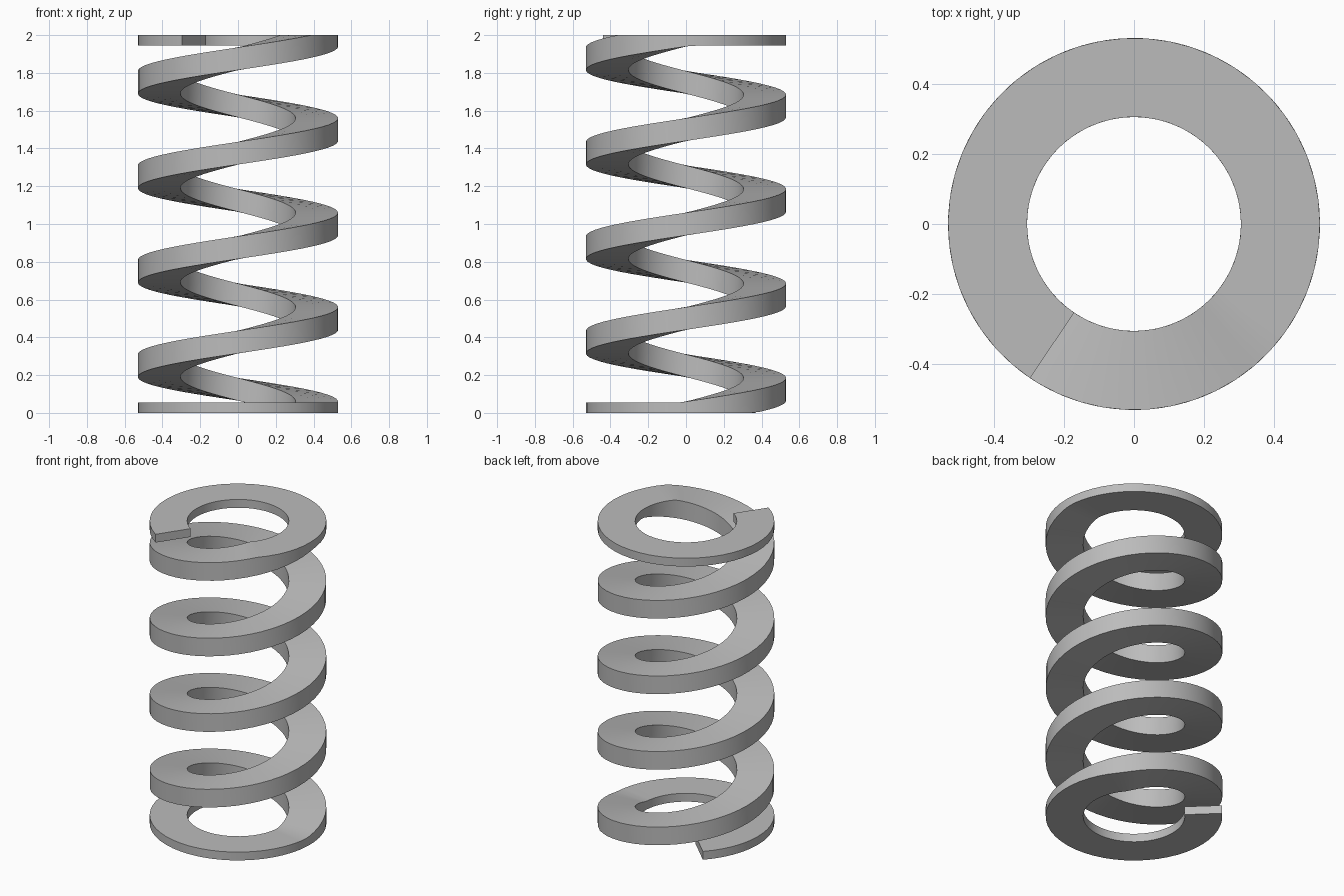
import bpy
import bmesh
from math import radians, sin, cos

cube = bpy.data.objects.get("Cube")
if cube:
    bpy.data.objects.remove(cube, do_unlink=True)

R_IN, R_OUT = 0.305, 0.53      # wire inner and outer radius
HALF = 0.06                    # half wire height
PITCH = 0.5
HEIGHT = 2.0
END = 0.055                    # thickness of the ground end coils
START_ANGLE = -224             # wire start, degrees
STOP_ANGLE = 4 * 360 + 236     # wire end, degrees
STEPS = 266


def clamp(v, low, high):
    return max(low, min(high, v))


# Steel colour
steel = bpy.data.materials.new("steel grey")
steel.use_nodes = True
colour = (0.5, 0.5, 0.5, 1)
steel.diffuse_color = colour
steel.node_tree.nodes["Principled BSDF"].inputs["Base Color"].default_value = colour

# Rectangular wire swept along a helix, with flat ground ends
bm = bmesh.new()
rings = []
for i in range(STEPS + 1):
    deg = START_ANGLE + (STOP_ANGLE - START_ANGLE) * i / STEPS
    a = radians(deg)
    mid = PITCH * deg / 360
    low = clamp(mid - HALF, 0, HEIGHT - END)
    high = clamp(mid + HALF, END, HEIGHT)
    section = ((R_IN, low), (R_OUT, low), (R_OUT, high), (R_IN, high))
    rings.append([bm.verts.new((r * cos(a), r * sin(a), z)) for r, z in section])

for a, b in zip(rings, rings[1:]):
    for k in range(4):
        n = (k + 1) % 4
        bm.faces.new((a[k], a[n], b[n], b[k]))
bm.faces.new(rings[0])
bm.faces.new(rings[-1])
bmesh.ops.recalc_face_normals(bm, faces=bm.faces)

mesh = bpy.data.meshes.new("coil_spring")
bm.to_mesh(mesh)
bm.free()
mesh.materials.append(steel)
spring = bpy.data.objects.new("coil_spring", mesh)
bpy.context.collection.objects.link(spring)

# Smooth curved sides, sharp wire edges
bpy.ops.object.select_all(action="DESELECT")
spring.select_set(True)
bpy.context.view_layer.objects.active = spring
bpy.ops.object.shade_smooth_by_angle(angle=radians(30))
